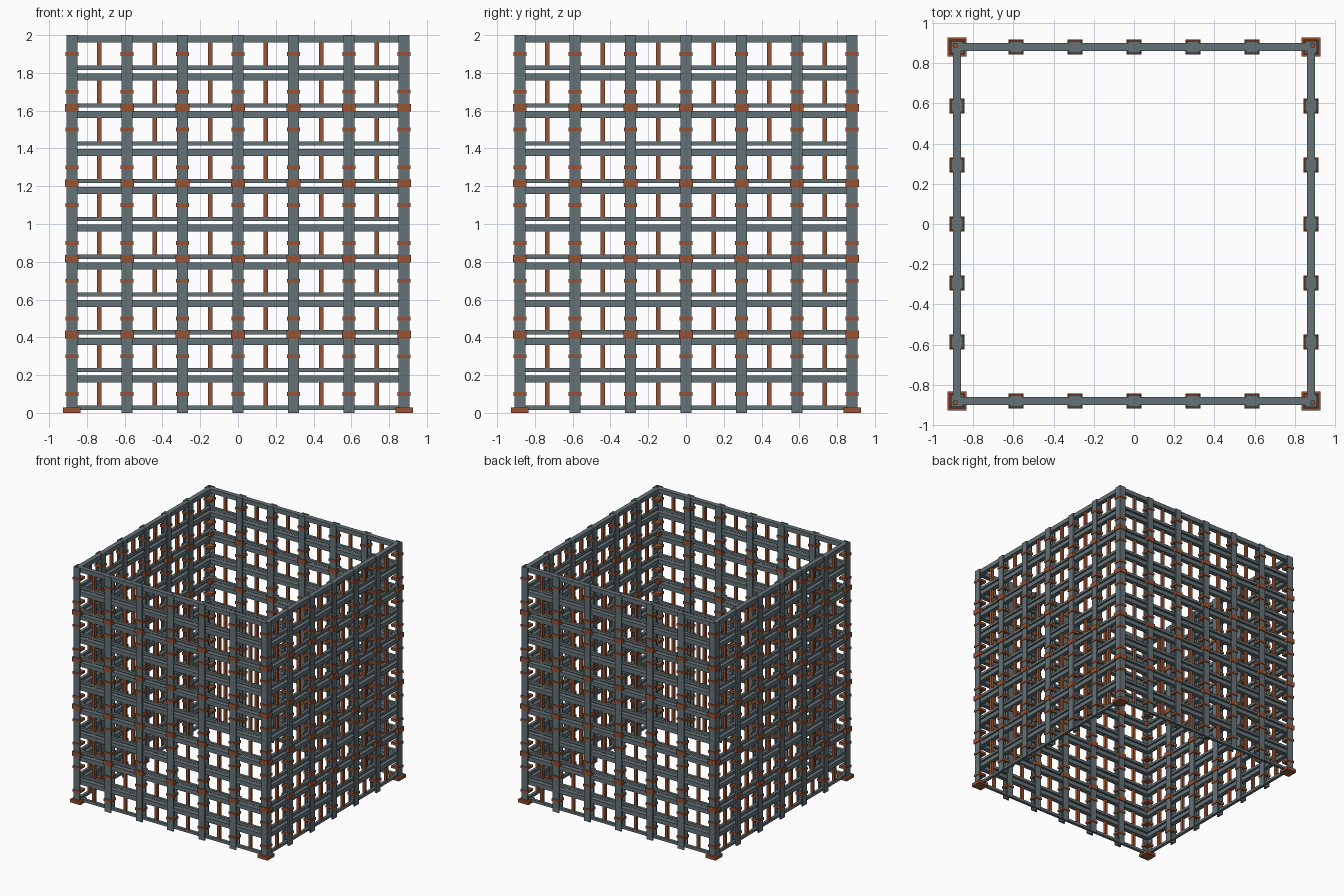
import bpy, bmesh
from mathutils import Matrix, Vector

if "Cube" in bpy.data.objects:
    bpy.data.objects.remove(bpy.data.objects["Cube"])

W = 0.88            # wall centre line
BAY = W / 3         # spacing of the columns
STOREY = 0.2


def material(name, rgb):
    m = bpy.data.materials.new(name)
    m.diffuse_color = (*rgb, 1)
    m.use_nodes = True
    m.node_tree.nodes["Principled BSDF"].inputs["Base Color"].default_value = m.diffuse_color
    return m


steel = material("grey steel", (0.13, 0.17, 0.185))
rust = material("rust orange", (0.31, 0.085, 0.032))


def build(name, boxes, mat):
    """Boxes given as (x0, x1, y0, y1, z0, z1) on the front wall, repeated on all four walls."""
    bm = bmesh.new()
    for turn in range(4):
        rot = Matrix.Rotation(turn * 1.5707963268, 4, 'Z')
        for x0, x1, y0, y1, z0, z1 in boxes:
            mid = Vector(((x0 + x1) / 2, (y0 + y1) / 2, (z0 + z1) / 2))
            size = Matrix.Diagonal((x1 - x0, y1 - y0, z1 - z0, 1))
            bmesh.ops.create_cube(bm, size=1, matrix=rot @ Matrix.Translation(mid) @ size)
    me = bpy.data.meshes.new(name)
    bm.to_mesh(me)
    bm.free()
    me.materials.append(mat)
    ob = bpy.data.objects.new(name, me)
    bpy.context.collection.objects.link(ob)


def block(x, half, z, half_z):
    return (x - half, x + half, -W - half, -W + half, z - half_z, z + half_z)


inner = [i * BAY for i in range(-2, 3)]
posts = [-W] + inner         # each wall owns its left corner

# I-section columns: outer flange, inner flange, web
h, t = 0.029, 0.011
columns = []
for x in inner:
    columns += [(x - h, x + h, -W - h, -W - h + t, 0, 2),
                (x - h, x + h, -W + h - t, -W + h, 0, 2),
                (x - t / 2, x + t / 2, -W - h + t, -W + h - t, 0, 2)]
build("wall_columns", columns, steel)

# Angle-section corner columns
build("corner_columns", [(-W - h, -W + h, -W - h, -W - h + t, 0, 2),
                         (-W - h, -W - h + t, -W - h + t, -W + h, 0, 2)], steel)

# Thick beam at the top of each storey and thin rail at its foot
build("beams", [(-W, W, -W - 0.0195, -W + 0.0195, STOREY * k - 0.04, STOREY * k - 0.003)
                for k in range(1, 11)], steel)
build("rails", [(-W, W, -W - 0.012, -W + 0.012, STOREY * k + 0.016, STOREY * k + 0.038)
                for k in range(10)], steel)

# Upright rods between rail and beam in the middle of each bay
build("rods", [((i + 0.5) * BAY - 0.012, (i + 0.5) * BAY + 0.012, -W - 0.012, -W + 0.012,
                STOREY * k + 0.036, STOREY * (k + 1) - 0.038)
               for i in range(-3, 3) for k in range(10)], rust)

# Narrow collars half way up each storey, tall clamps at every second level
build("collars", [block(x, 0.0345, STOREY * (k + 0.5), 0.01)
                  for x in posts for k in range(10)], rust)
build("clamps", [block(x, 0.0365, z, 0.02)
                 for x in posts for z in (0.415, 0.815, 1.215, 1.615)], rust)

# Corner foot plates
build("foot_plates", [block(-W, 0.047, 0.014, 0.014)], rust)
